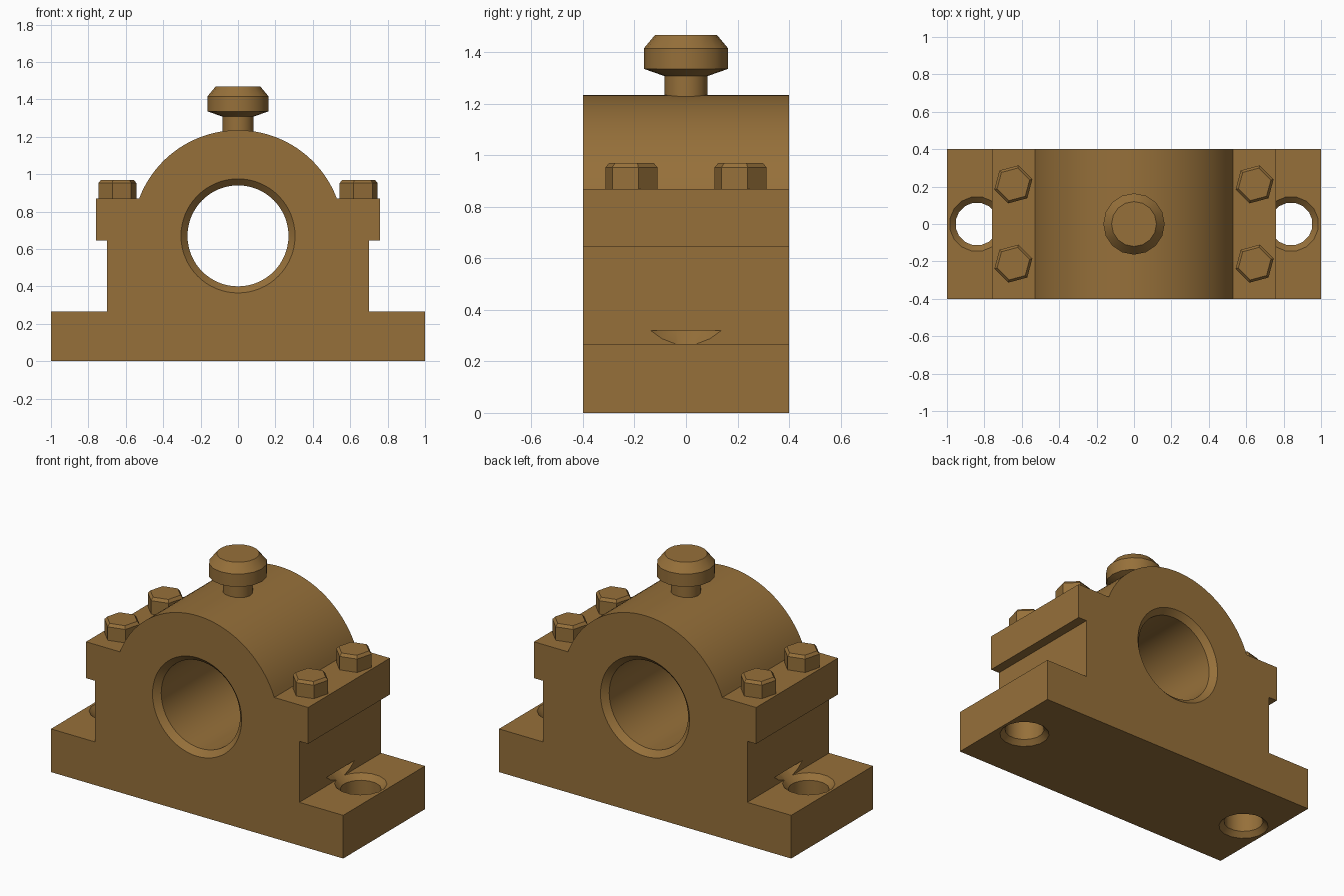
import bpy, bmesh, math
from mathutils import Matrix

if "Cube" in bpy.data.objects:
    bpy.data.objects.remove(bpy.data.objects["Cube"])

brass = bpy.data.materials.new("bronze brown")
brass.diffuse_color = (0.305, 0.162, 0.042, 1)
brass.use_nodes = True
brass.node_tree.nodes["Principled BSDF"].inputs["Base Color"].default_value = brass.diffuse_color


def make_object(name, bm):
    bmesh.ops.recalc_face_normals(bm, faces=bm.faces)
    mesh = bpy.data.meshes.new(name)
    bm.to_mesh(mesh)
    bm.free()
    mesh.materials.append(brass)
    ob = bpy.data.objects.new(name, mesh)
    bpy.context.collection.objects.link(ob)
    return ob


def lathe(name, profile, sides, matrix=Matrix(), turn=0.0):
    """Closed turned solid from (radius, height) pairs, around z."""
    bm = bmesh.new()
    rings = []
    for r, z in profile:
        angles = [turn + 2 * math.pi * i / sides for i in range(sides)]
        rings.append([bm.verts.new((r * math.cos(a), r * math.sin(a), z)) for a in angles])
    for low, high in zip(rings, rings[1:]):
        for i in range(sides):
            j = (i + 1) % sides
            bm.faces.new((low[i], low[j], high[j], high[i]))
    bm.faces.new(rings[0])
    bm.faces.new(rings[-1])
    bm.transform(matrix)
    return make_object(name, bm)


def cut(target, cutter):
    cutter.hide_render = True
    mod = target.modifiers.new("cut", 'BOOLEAN')
    mod.operation = 'DIFFERENCE'
    mod.solver = 'EXACT'
    mod.object = cutter
    bpy.context.view_layer.objects.active = target
    bpy.ops.object.modifier_apply(modifier=mod.name)
    bpy.data.objects.remove(cutter)


def smooth(ob):
    bpy.ops.object.select_all(action='DESELECT')
    ob.select_set(True)
    bpy.context.view_layer.objects.active = ob
    bpy.ops.object.shade_smooth_by_angle(angle=math.radians(30))


# Housing: stepped half profile, domed cap, extruded along y
BORE_Z, DOME_R, HALF_Y = 0.67, 0.565, 0.4
half = [(1, 0), (1, 0.267), (0.70, 0.267), (0.70, 0.645), (0.76, 0.645), (0.76, 0.87)]
start = math.asin((0.87 - BORE_Z) / DOME_R)
N = 48
arc = [start + (math.pi - 2 * start) * i / N for i in range(N + 1)]
outline = half + [(DOME_R * math.cos(a), BORE_Z + DOME_R * math.sin(a)) for a in arc]
outline += [(-x, z) for x, z in reversed(half)]
bm = bmesh.new()
face = bm.faces.new([bm.verts.new((x, -HALF_Y, z)) for x, z in outline])
ext = bmesh.ops.extrude_face_region(bm, geom=[face])
bmesh.ops.translate(bm, vec=(0, 2 * HALF_Y, 0),
                    verts=[v for v in ext["geom"] if isinstance(v, bmesh.types.BMVert)])
housing = make_object("bearing_housing", bm)

# Shaft bore, chamfered at both ends
bore = [(0.325, -0.42), (0.27, -0.365), (0.27, 0.365), (0.325, 0.42)]
cut(housing, lathe("bore_cutter", bore, 64,
                   Matrix.Translation((0, 0, BORE_Z)) @ Matrix.Rotation(math.pi / 2, 4, 'X')))

# Mounting holes; the upper countersink also bites into the wall
hole = [(0.165, -0.02), (0.115, 0.03), (0.115, 0.235), (0.20, 0.32)]
for side in (-1, 1):
    cut(housing, lathe("hole_cutter", hole, 16, Matrix.Translation((side * 0.84, 0, 0)),
                       math.pi / 16))
smooth(housing)

# Hex bolt heads on the cap shoulders
for x in (-0.645, 0.645):
    for y in (-0.212, 0.212):
        lathe("cap_bolt", [(0.105, 0.86), (0.105, 0.953), (0.09, 0.97)], 6,
              Matrix.Translation((x, y, 0)), math.radians(15))

# Oil fitting on top of the dome
fitting = [(0.084, 1.15), (0.084, 1.308), (0.164, 1.336), (0.164, 1.415), (0.12, 1.468)]
smooth(lathe("oil_fitting", fitting, 16))
